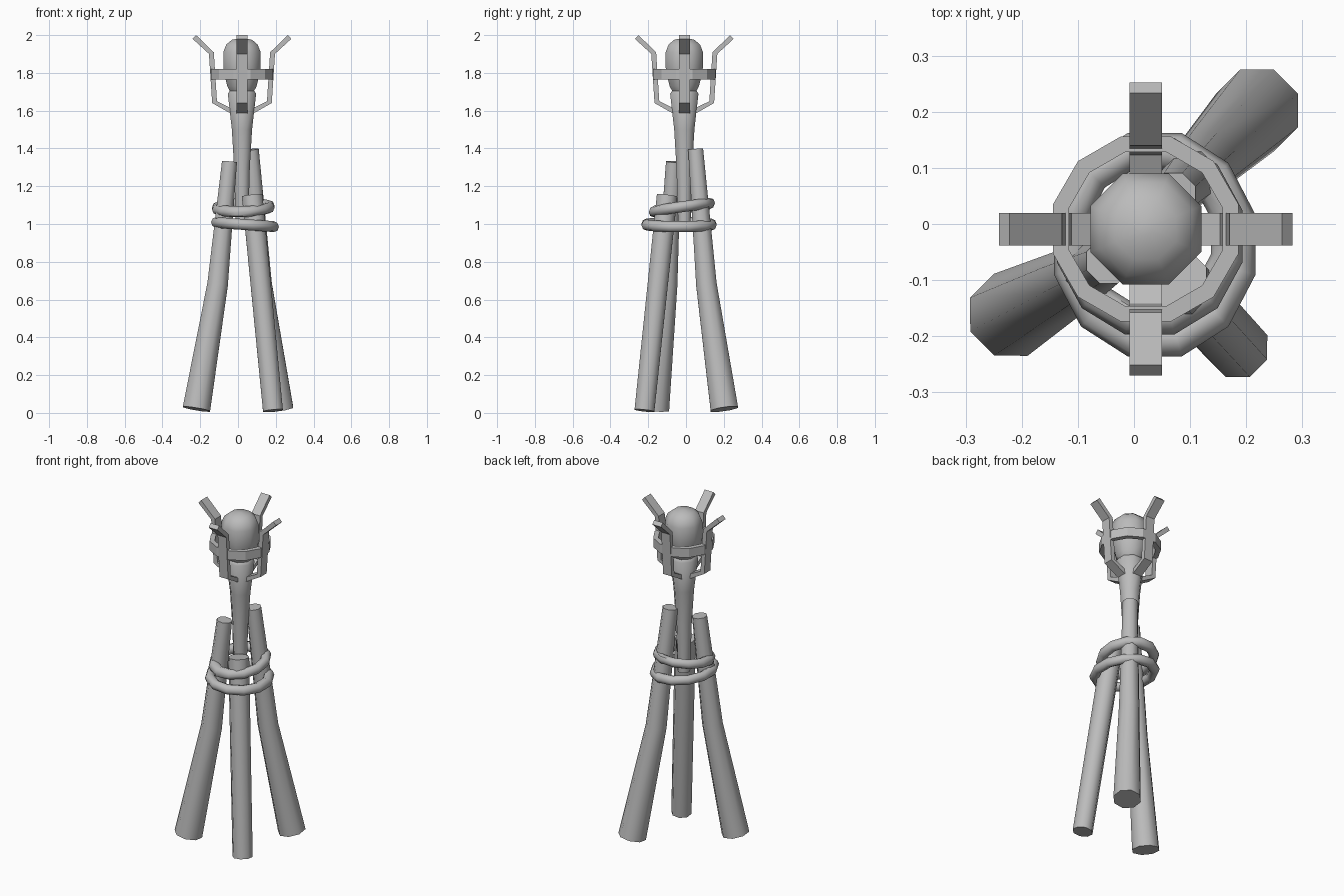
import bpy, bmesh, math
from mathutils import Vector

cube = bpy.data.objects.get("Cube")
if cube:
    bpy.data.objects.remove(cube, do_unlink=True)

grey = bpy.data.materials.new("plain_grey")
grey.use_nodes = True
grey.diffuse_color = (0.5, 0.5, 0.5, 1)
grey.node_tree.nodes["Principled BSDF"].inputs["Base Color"].default_value = (0.5, 0.5, 0.5, 1)

AXIS = Vector((0.021, -0.009, 0))  # centre line of the torch


def loft(name, rings, closed=False, smooth=None):
    """Skin a list of equal-sized point rings, capped or joined end to end."""
    bm = bmesh.new()
    loops = [[bm.verts.new(p) for p in ring] for ring in rings]
    n = len(loops[0])
    pairs = list(zip(loops, loops[1:]))
    if closed:
        pairs.append((loops[-1], loops[0]))
    else:
        bm.faces.new(loops[0][::-1])
        bm.faces.new(loops[-1])
    for a, b in pairs:
        for i in range(n):
            j = (i + 1) % n
            bm.faces.new((a[i], a[j], b[j], b[i]))
    bmesh.ops.recalc_face_normals(bm, faces=bm.faces)
    mesh = bpy.data.meshes.new(name)
    bm.to_mesh(mesh)
    bm.free()
    mesh.materials.append(grey)
    obj = bpy.data.objects.new(name, mesh)
    bpy.context.collection.objects.link(obj)
    if smooth:
        bpy.ops.object.select_all(action='DESELECT')
        obj.select_set(True)
        bpy.context.view_layer.objects.active = obj
        bpy.ops.object.shade_smooth_by_angle(angle=math.radians(smooth))
    return obj


def circle(centre, radius, sides, axis=Vector((0, 0, 1)), turn=0.5):
    """Points round a centre, square to the given axis."""
    tilt = Vector((0, 0, 1)).rotation_difference(axis)
    angles = [(i + turn) * math.tau / sides for i in range(sides)]
    return [centre + tilt @ Vector((math.cos(a), math.sin(a), 0)) * radius for a in angles]


def tangent(points, i):
    ends = points[max(i - 1, 0)], points[min(i + 1, len(points) - 1)]
    return (ends[1] - ends[0]).normalized()


# Three leaning poles, tapering upward
def pole(name, points, radii):
    pts = [Vector(p) for p in points]
    rings = [circle(p, r, 8, tangent(pts, i)) for i, (p, r) in enumerate(zip(pts, radii))]
    loft(name, rings, smooth=50)


pole("right_pole", [(-0.22, -0.162, 0.02), (-0.108, -0.1, 0.68), (-0.045, -0.066, 1.33)],
     (0.079, 0.059, 0.043))
pole("back_pole", [(0.22, 0.203, 0.02), (0.125, 0.108, 0.68), (0.07, 0.051, 1.395)],
     (0.079, 0.059, 0.043))
pole("front_pole", [(0.185, -0.22, 0.012), (0.075, -0.1, 1.15)], (0.057, 0.059))

# Torch handle and rounded head, turned as one profile
profile = [(0.036, 1.0), (0.045, 1.3), (0.058, 1.5), (0.081, 1.69), (0.07, 1.705),
           (0.084, 1.73), (0.1, 1.79), (0.107, 1.83), (0.107, 1.91), (0.09, 1.95),
           (0.058, 1.975), (0.012, 1.985)]
loft("torch", [circle(AXIS + Vector((0, 0, z)), r, 8) for r, z in profile], smooth=45)

# Flat twelve-sided band round the head
band = [(0.142, 1.765), (0.171, 1.765), (0.171, 1.82), (0.142, 1.82)]
loft("head_band", [circle(AXIS + Vector((0, 0, z)), r, 12) for r, z in band], closed=True)

# Four bent strips holding the band
strip = [Vector(p) for p in ((0.045, 0, 1.592), (0.145, 0, 1.645),
                             (0.162, 0, 1.905), (0.252, 0, 1.99))]
for k, side in enumerate(("left", "back", "right", "front")):
    a = k * math.pi / 2
    out, across = Vector((math.cos(a), math.sin(a), 0)), Vector((-math.sin(a), math.cos(a), 0))
    rings = []
    for i, p in enumerate(strip):
        t = tangent(strip, i)
        corners = []
        for s, w in ((-1, -1), (1, -1), (1, 1), (-1, 1)):
            q = p + Vector((t.z, 0, -t.x)) * s * 0.0135
            corners.append(AXIS + out * q.x + across * w * 0.029 + Vector((0, 0, q.z)))
        rings.append(corners)
    loft(side + "_strip", rings)


# Two tilted rope loops binding the poles
def rope(name, centre, rx, ry, slope_x, slope_y):
    rings = []
    for i in range(12):
        a = (i + 0.5) * math.tau / 12
        ring = []
        for j in range(8):
            b = j * math.tau / 8
            swell = 0.029 * math.cos(b)
            x, y = (rx + swell) * math.cos(a), (ry + swell) * math.sin(a)
            z = x * slope_x + y * slope_y + 0.029 * math.sin(b)
            ring.append(Vector(centre) + Vector((x, y, z)))
        rings.append(ring)
    loft(name, rings, closed=True, smooth=50)


rope("upper_rope", (0.028, -0.022, 1.087), 0.142, 0.152, 0.03, 0.14)
rope("lower_rope", (0.037, -0.037, 0.997), 0.157, 0.177, -0.07, 0.0)
